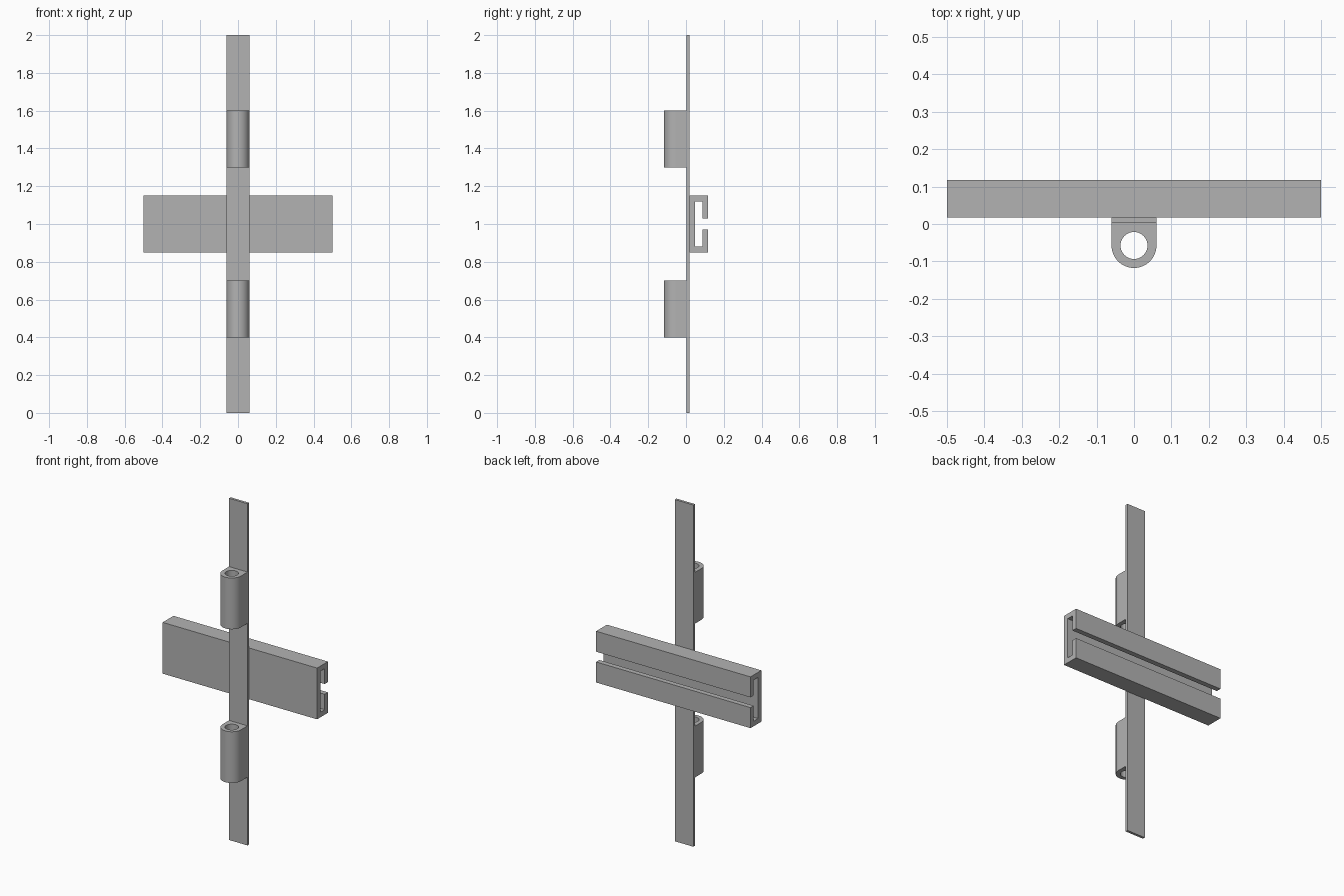
import bpy
import bmesh
import math
from mathutils import Vector

if "Cube" in bpy.data.objects:
    bpy.data.objects.remove(bpy.data.objects["Cube"], do_unlink=True)

GREY = (0.45, 0.45, 0.45, 1)
metal = bpy.data.materials.new("grey metal")
metal.use_nodes = True
metal.diffuse_color = GREY
metal.node_tree.nodes["Principled BSDF"].inputs["Base Color"].default_value = GREY

STRIP_FRONT, STRIP_BACK = 0.0025, 0.0175
HALF_WIDTH = 0.06


def finish(name, bm):
    bmesh.ops.recalc_face_normals(bm, faces=bm.faces)
    mesh = bpy.data.meshes.new(name)
    bm.to_mesh(mesh)
    bm.free()
    mesh.materials.append(metal)
    obj = bpy.data.objects.new(name, mesh)
    bpy.context.collection.objects.link(obj)
    return obj


def extrude_profile(name, points, offset):
    """Fill a closed outline and sweep it into a solid."""
    bm = bmesh.new()
    face = bm.faces.new([bm.verts.new(p) for p in points])
    swept = bmesh.ops.extrude_face_region(bm, geom=[face], use_keep_orig=True)
    verts = [g for g in swept["geom"] if isinstance(g, bmesh.types.BMVert)]
    bmesh.ops.translate(bm, verts=verts, vec=Vector(offset))
    return finish(name, bm)


# Tall flat strip
w = HALF_WIDTH
extrude_profile("upright_strip",
                [(-w, STRIP_FRONT, 0), (w, STRIP_FRONT, 0),
                 (w, STRIP_BACK, 0), (-w, STRIP_BACK, 0)], (0, 0, 2))

# Slotted channel rail: half outline (depth, height) mirrored about its middle
half = [(0, 0.15), (0.1, 0.15), (0.1, 0.03), (0.07, 0.03), (0.07, 0.12), (0.03, 0.12)]
outline = half + [(d, -h) for d, h in reversed(half)]
extrude_profile("channel_rail",
                [(-0.5, STRIP_BACK + d, 1 + h) for d, h in outline], (1, 0, 0))


# Hinge knuckle: round front, square back, bored through
def knuckle(name, bottom, height=0.3, bore=0.036, sides=64):
    centre_y = STRIP_FRONT - HALF_WIDTH
    bm = bmesh.new()
    rings = []
    for i in range(sides):
        a = math.tau * i / sides
        c, s = math.cos(a), math.sin(a)
        reach = HALF_WIDTH
        if s > 0:
            reach /= max(abs(c), s)
        section = [(reach, bottom), (reach, bottom + height),
                   (bore, bottom + height), (bore, bottom)]
        rings.append([bm.verts.new((r * c, centre_y + r * s, z)) for r, z in section])
    for i, ring in enumerate(rings):
        following = rings[(i + 1) % sides]
        for k in range(4):
            j = (k + 1) % 4
            bm.faces.new((ring[k], following[k], following[j], ring[j]))
    obj = finish(name, bm)
    bpy.ops.object.select_all(action="DESELECT")
    obj.select_set(True)
    bpy.context.view_layer.objects.active = obj
    bpy.ops.object.shade_smooth_by_angle(angle=math.radians(30))


knuckle("lower_knuckle", 0.4)
knuckle("upper_knuckle", 1.3)
